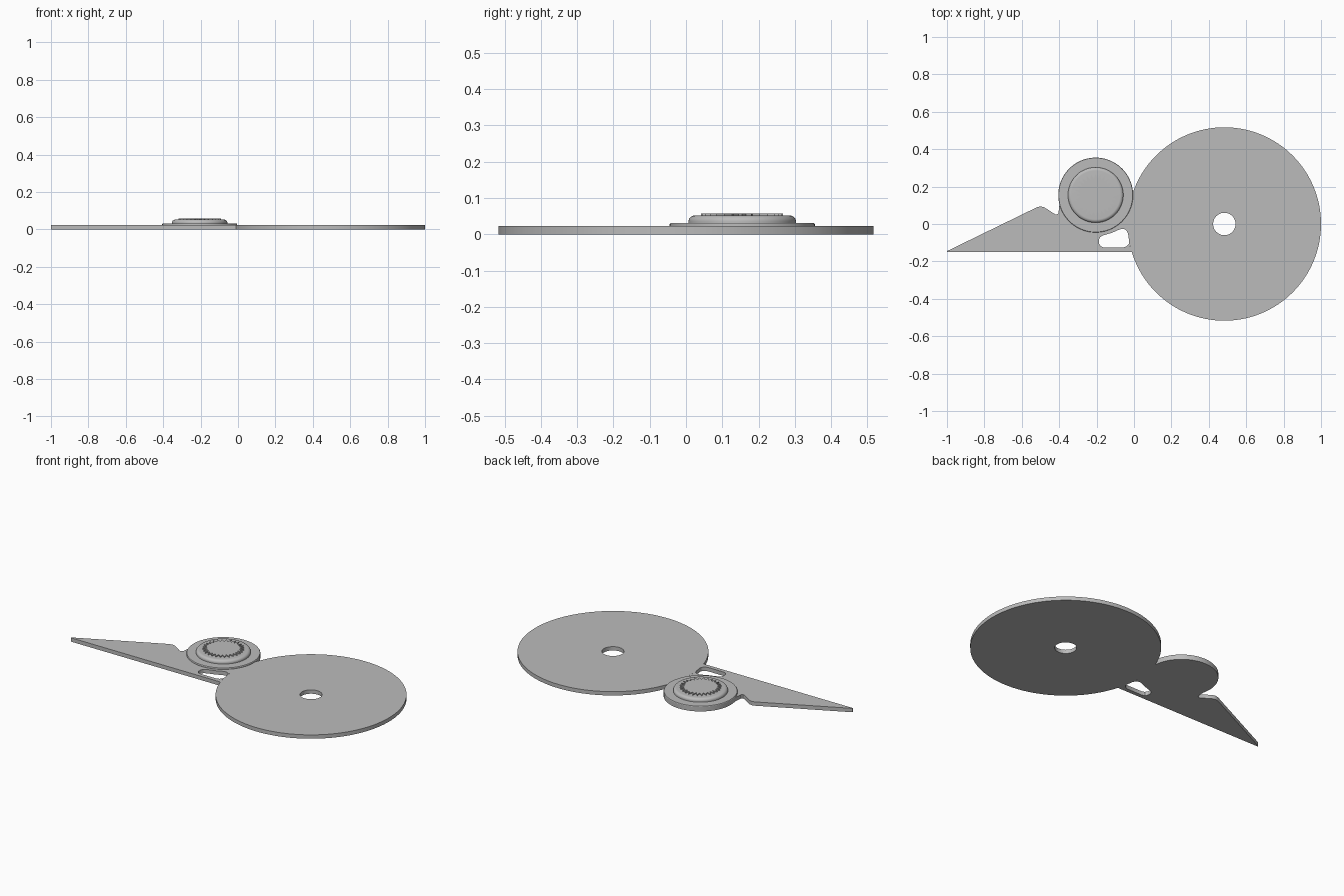
import bpy, bmesh, math

if "Cube" in bpy.data.objects:
    bpy.data.objects.remove(bpy.data.objects["Cube"])

grey = bpy.data.materials.new("mid grey")
grey.diffuse_color = (0.5, 0.5, 0.5, 1)
grey.use_nodes = True
grey.node_tree.nodes["Principled BSDF"].inputs["Base Color"].default_value = grey.diffuse_color

DISC, DISC_R = (0.483, 0.0), 0.517
KNOB, KNOB_R = (-0.205, 0.155), 0.2
THICK = 0.023


def arc(centre, r, a0, a1, n):
    """n + 1 points along an arc, angles in radians."""
    return [(centre[0] + r * math.cos(a0 + (a1 - a0) * i / n),
             centre[1] + r * math.sin(a0 + (a1 - a0) * i / n)) for i in range(n + 1)]


def circle(centre, r, n):
    return arc(centre, r, 0, 2 * math.pi, n)[:-1]


def finish(name, bm, smooth=True):
    bmesh.ops.recalc_face_normals(bm, faces=bm.faces[:])
    mesh = bpy.data.meshes.new(name)
    bm.to_mesh(mesh)
    bm.free()
    mesh.materials.append(grey)
    ob = bpy.data.objects.new(name, mesh)
    bpy.context.collection.objects.link(ob)
    if smooth:
        bpy.ops.object.select_all(action='DESELECT')
        bpy.context.view_layer.objects.active = ob
        ob.select_set(True)
        bpy.ops.object.shade_smooth_by_angle(angle=math.radians(30))
    return ob


def plate(name, loops, z0, z1, smooth=True):
    """Flat plate from an outer loop and optional hole loops."""
    bm = bmesh.new()
    for loop in loops:
        vs = [bm.verts.new((x, y, z0)) for x, y in loop]
        for i, v in enumerate(vs):
            bm.edges.new((v, vs[(i + 1) % len(vs)]))
    bmesh.ops.triangle_fill(bm, edges=bm.edges[:], use_beauty=True, normal=(0, 0, 1))
    ext = bmesh.ops.extrude_face_region(bm, geom=bm.faces[:], use_keep_orig=True)
    top = [g for g in ext["geom"] if isinstance(g, bmesh.types.BMVert)]
    bmesh.ops.translate(bm, verts=top, vec=(0, 0, z1 - z0))
    return finish(name, bm, smooth)


def lathe(name, centre, profile, n):
    """Closed solid turned around a vertical axis."""
    bm = bmesh.new()
    rings = [[bm.verts.new((x, y, z)) for x, y in circle(centre, r, n)] for r, z in profile]
    for a, b in zip(rings, rings[1:]):
        for i in range(n):
            j = (i + 1) % n
            bm.faces.new((a[i], a[j], b[j], b[i]))
    bm.faces.new(rings[0][::-1])
    bm.faces.new(rings[-1])
    return finish(name, bm)


# Large round disc with centre hole
plate("disc", [circle(DISC, DISC_R, 128), circle(DISC, 0.06, 48)], 0, THICK)

# Pointed arm, fitted against the disc and the knob, with a rounded window
arm = [(-1.0, -0.15)]
arm += arc(DISC, DISC_R, math.pi + 0.294, math.pi - 0.107, 16)
arm += arc(KNOB, KNOB_R, -0.53, -math.pi + 0.25, 32)
arm += [(-0.402, 0.075), (-0.404, 0.058), (-0.412, 0.051), (-0.422, 0.052),
        (-0.465, 0.08), (-0.482, 0.09), (-0.5, 0.094), (-0.518, 0.09),
        (-1.0, -0.145)]
window = [(-0.16, -0.126), (-0.058, -0.126), (-0.04, -0.12), (-0.028, -0.107),
          (-0.025, -0.09), (-0.031, -0.055), (-0.038, -0.037), (-0.05, -0.028),
          (-0.066, -0.026), (-0.085, -0.032), (-0.115, -0.046), (-0.165, -0.061),
          (-0.18, -0.07), (-0.188, -0.085), (-0.187, -0.105), (-0.177, -0.12)]
plate("arm", [arm, window], 0, THICK)

# Knob: flanged base with a rounded raised cap
fillet = [(0.13 + 0.018 * math.cos(a), 0.036 + 0.016 * math.sin(a))
          for a in (math.pi / 2 * i / 8 for i in range(9))]
profile = [(KNOB_R, 0), (KNOB_R, 0.028), (0.198, 0.031), (0.148, 0.031)] + fillet
lathe("knob", KNOB, profile, 96)

# Serrated dial on the cap
TEETH = 28
star = []
for k in range(2 * TEETH):
    r = 0.113 if k % 2 == 0 else 0.087
    a = math.pi * k / TEETH
    star.append((KNOB[0] + r * math.cos(a), KNOB[1] + r * math.sin(a)))
plate("serrated_dial", [star], 0.051, 0.058, smooth=False)
